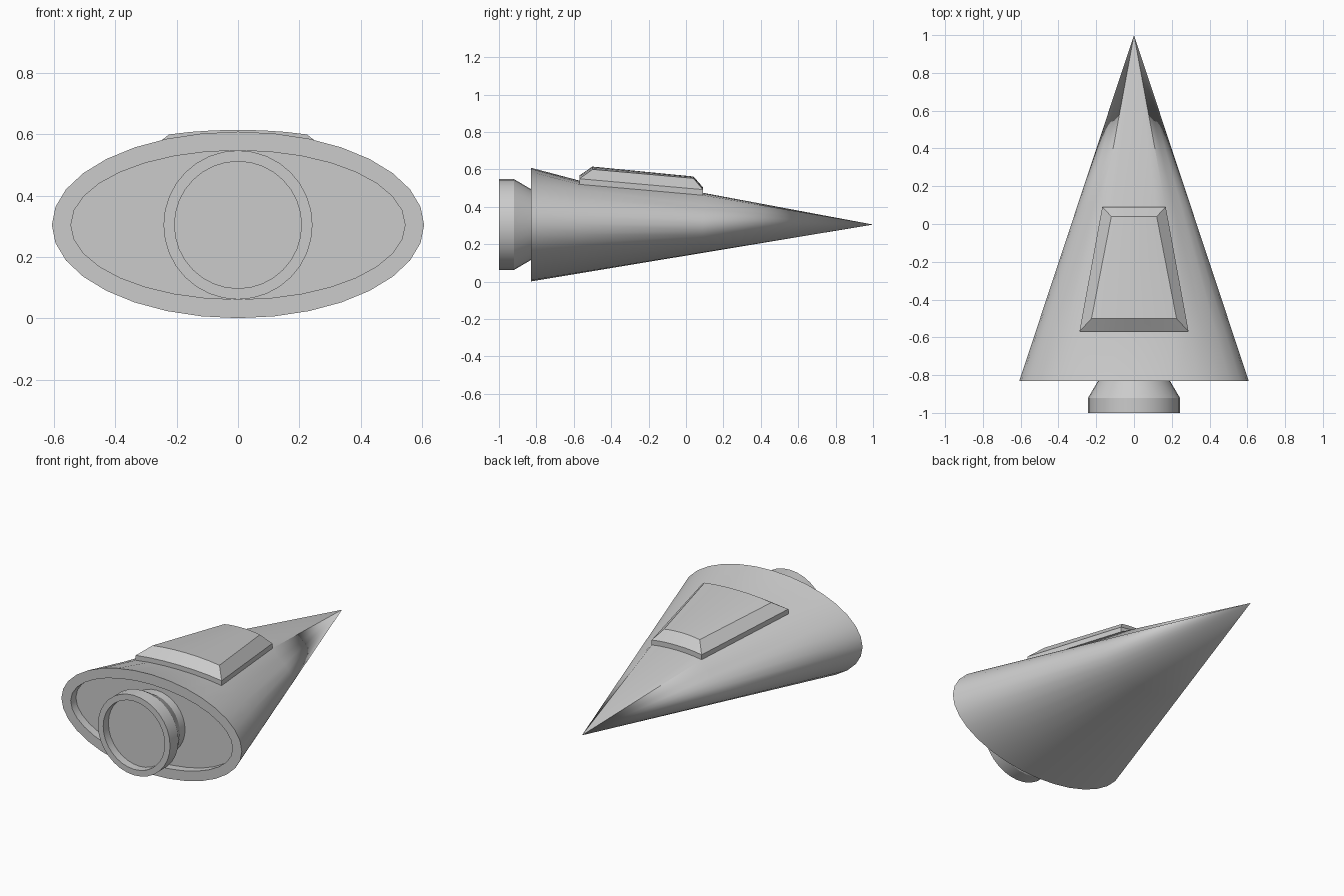
import bpy, bmesh, math

if "Cube" in bpy.data.objects:
    bpy.data.objects.remove(bpy.data.objects["Cube"], do_unlink=True)

SIDES = 32
MID = 0.305          # height of the long axis
TAIL, NOSE = -0.83, 1.0

grey = bpy.data.materials.new("hull grey")
grey.use_nodes = True
grey.diffuse_color = (0.6, 0.6, 0.6, 1)
grey.node_tree.nodes["Principled BSDF"].inputs["Base Color"].default_value = (0.6, 0.6, 0.6, 1)


def finish(name, bm, angle=30):
    bmesh.ops.recalc_face_normals(bm, faces=bm.faces)
    mesh = bpy.data.meshes.new(name)
    bm.to_mesh(mesh)
    bm.free()
    mesh.materials.append(grey)
    obj = bpy.data.objects.new(name, mesh)
    bpy.context.collection.objects.link(obj)
    bpy.ops.object.select_all(action="DESELECT")
    obj.select_set(True)
    bpy.context.view_layer.objects.active = obj
    bpy.ops.object.shade_smooth_by_angle(angle=math.radians(angle))


def bridge(bm, a, b, closed=True):
    n = len(a)
    for i in range(n if closed else n - 1):
        j = (i + 1) % n
        bm.faces.new((a[i], a[j], b[j], b[i]))


def ring(bm, y, rx, rz, crown=None):
    """Ellipse across the long axis; crown = (middle, edge) heights under the canopy."""
    verts = []
    for i in range(SIDES):
        k = i if i <= SIDES // 2 else i - SIDES
        a = 2 * math.pi * k / SIDES
        z = MID + rz * math.cos(a)
        if crown and abs(k) <= 3:
            z = crown[0] + (crown[1] - crown[0]) * (k / 3) ** 2
        verts.append(bm.verts.new((rx * math.sin(a), y, z)))
    return verts


# Elliptical cone hull with a recessed tail
def hull_ring(bm, y, crown=None):
    s = (NOSE - y) / (NOSE - TAIL)
    return ring(bm, y, 0.607 * s, 0.304 * s, crown)


bm = bmesh.new()
rings = [ring(bm, -0.78, 0.545, 0.243), ring(bm, TAIL, 0.545, 0.243),
         hull_ring(bm, TAIL), hull_ring(bm, -0.57, (0.54, 0.52)),
         hull_ring(bm, 0.09, (0.475, 0.462))]
for a, b in zip(rings, rings[1:]):
    bridge(bm, a, b)
bm.faces.new(rings[0])
tip = bm.verts.new((0, NOSE, MID))
last = rings[-1]
for i in range(SIDES):
    bm.faces.new((last[i], last[(i + 1) % SIDES], tip))
finish("hull", bm)

# Tail engine: neck, flared ring and shallow hollow
bm = bmesh.new()
profile = [(-0.77, 0.19), (-0.83, 0.19), (-0.92, 0.243), (-1, 0.243), (-1, 0.207), (-0.95, 0.207)]
rings = [ring(bm, y, r, r) for y, r in profile]
for a, b in zip(rings, rings[1:]):
    bridge(bm, a, b)
bm.faces.new(rings[-1])
finish("engine", bm, 25)


# Canopy: tapered plate with low walls and sloping edges
def canopy_row(bm, y, half, middle, edge):
    side = math.sin(3 * 2 * math.pi / SIDES)
    return [bm.verts.new((half * math.sin(k * 2 * math.pi / SIDES) / side, y,
                          middle + (edge - middle) * (k / 3) ** 2)) for k in range(-3, 4)]


bm = bmesh.new()
layers = []
for back, front in [((-0.57, 0.289, 0.53, 0.51), (0.09, 0.168, 0.465, 0.452)),
                    ((-0.57, 0.289, 0.568, 0.55), (0.09, 0.168, 0.505, 0.492)),
                    ((-0.50, 0.225, 0.615, 0.60), (0.04, 0.12, 0.562, 0.552))]:
    layers.append((canopy_row(bm, *back), canopy_row(bm, *front)))
for (b0, f0), (b1, f1) in zip(layers, layers[1:]):
    bridge(bm, b0, b1, False)
    bridge(bm, f0, f1, False)
    for end in (0, -1):
        bm.faces.new((b0[end], f0[end], f1[end], b1[end]))
bridge(bm, *layers[-1], closed=False)
finish("canopy", bm, 20)
